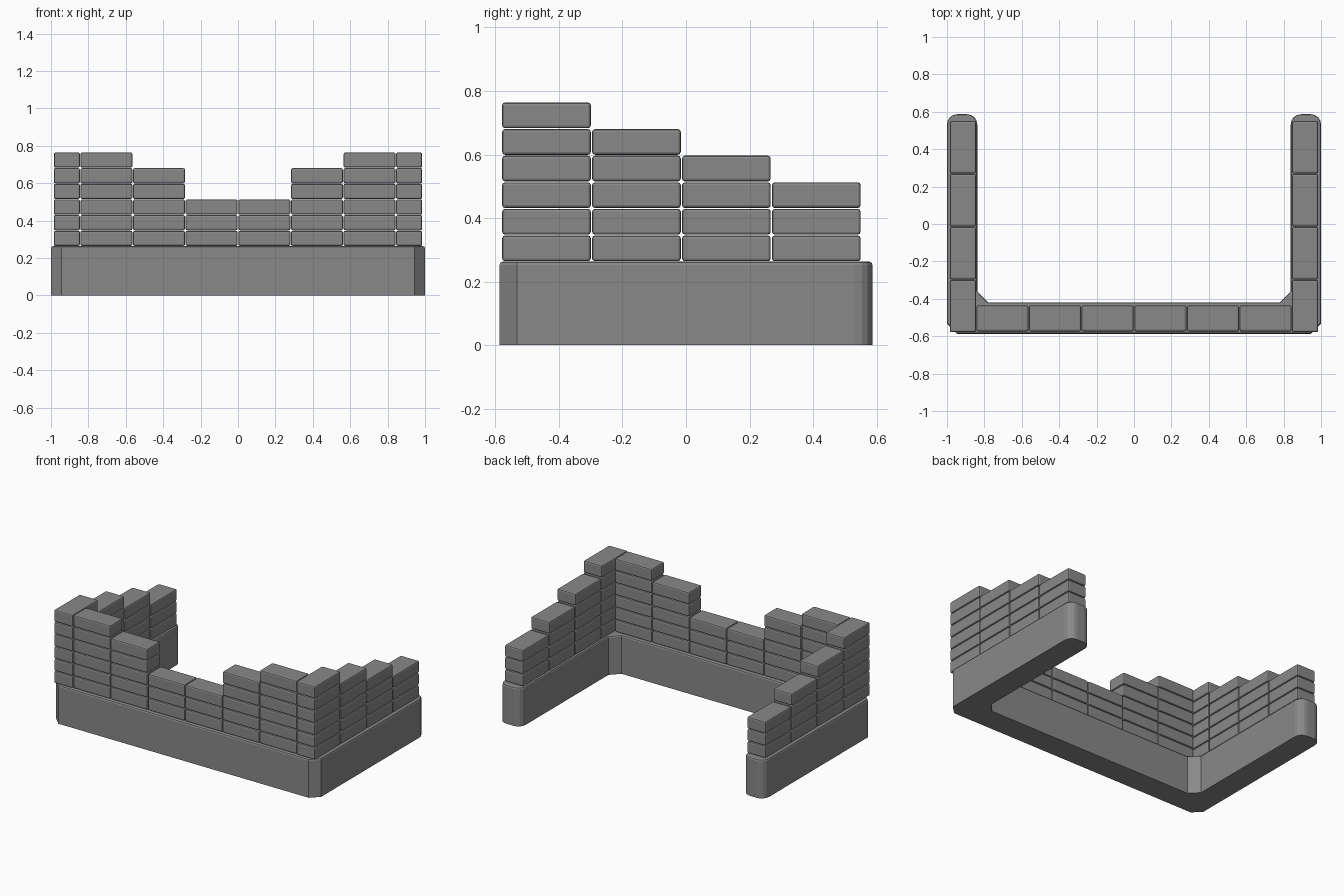
import bpy, bmesh, math

if "Cube" in bpy.data.objects:
    bpy.data.objects.remove(bpy.data.objects["Cube"])

BASE_TOP = 0.263   # top of the plinth
PITCH = 0.0837     # height of one brick course

stone = bpy.data.materials.new("dark_grey_stone")
stone.diffuse_color = (0.25, 0.25, 0.25, 1)
stone.use_nodes = True
stone.node_tree.nodes["Principled BSDF"].inputs["Base Color"].default_value = stone.diffuse_color


def finish(bm, name):
    bmesh.ops.recalc_face_normals(bm, faces=bm.faces)
    me = bpy.data.meshes.new(name)
    bm.to_mesh(me)
    bm.free()
    me.materials.append(stone)
    ob = bpy.data.objects.new(name, me)
    bpy.context.collection.objects.link(ob)
    return ob


def arc(cx, cy, r, a0, a1, n=4):
    return [(cx + r * math.cos(math.radians(a0 + (a1 - a0) * i / n)),
             cy + r * math.sin(math.radians(a0 + (a1 - a0) * i / n)))
            for i in range(n + 1)]


# U-shaped plinth: chamfered corners, rounded arm ends
half = [(0.945, -0.587), (1.0, -0.532)]
half += arc(0.945, 0.532, 0.055, 0, 90) + arc(0.893, 0.532, 0.055, 90, 180)
half += [(0.838, -0.36), (0.78, -0.42)]
outline = half + [(-x, y) for x, y in reversed(half)]

bm = bmesh.new()
bottom = bm.faces.new([bm.verts.new((x, y, 0)) for x, y in outline])
geom = bmesh.ops.extrude_face_region(bm, geom=[bottom], use_keep_orig=True)["geom"]
bmesh.ops.translate(bm, verts=[g for g in geom if isinstance(g, bmesh.types.BMVert)],
                    vec=(0, 0, BASE_TOP))
top_edges = [e for e in bm.edges if all(v.co.z > BASE_TOP - 0.001 for v in e.verts)]
bmesh.ops.recalc_face_normals(bm, faces=bm.faces)
bmesh.ops.bevel(bm, geom=top_edges, offset=0.011, segments=2, profile=0.5, affect='EDGES')
finish(bm, "plinth")


# Stack of bevelled bricks
def add_stack(bm, cx, cy, sx, sy, courses):
    for row in range(courses):
        new = bmesh.ops.create_cube(bm, size=1)["verts"]
        bmesh.ops.scale(bm, vec=(sx, sy, 0.081), verts=new)
        bmesh.ops.translate(bm, vec=(cx, cy, BASE_TOP + PITCH * (row + 0.5)), verts=new)
        edges = list({e for v in new for e in v.link_edges})
        bmesh.ops.bevel(bm, geom=edges, offset=0.009, segments=2, profile=0.5, affect='EDGES')


# Side walls step down towards the back
for side, name in ((-1, "left_wall_bricks"), (1, "right_wall_bricks")):
    bm = bmesh.new()
    for i, n in enumerate((6, 5, 4, 3)):
        add_stack(bm, side * 0.915, -0.439 + 0.283 * i, 0.14, 0.279, n)
    finish(bm, name)

# Front wall dips in the middle
bm = bmesh.new()
for i, n in enumerate((3, 5, 6)):
    for side in (-1, 1):
        add_stack(bm, side * (0.141 + 0.2813 * i), -0.5045, 0.278, 0.138, n)
finish(bm, "front_wall_bricks")
